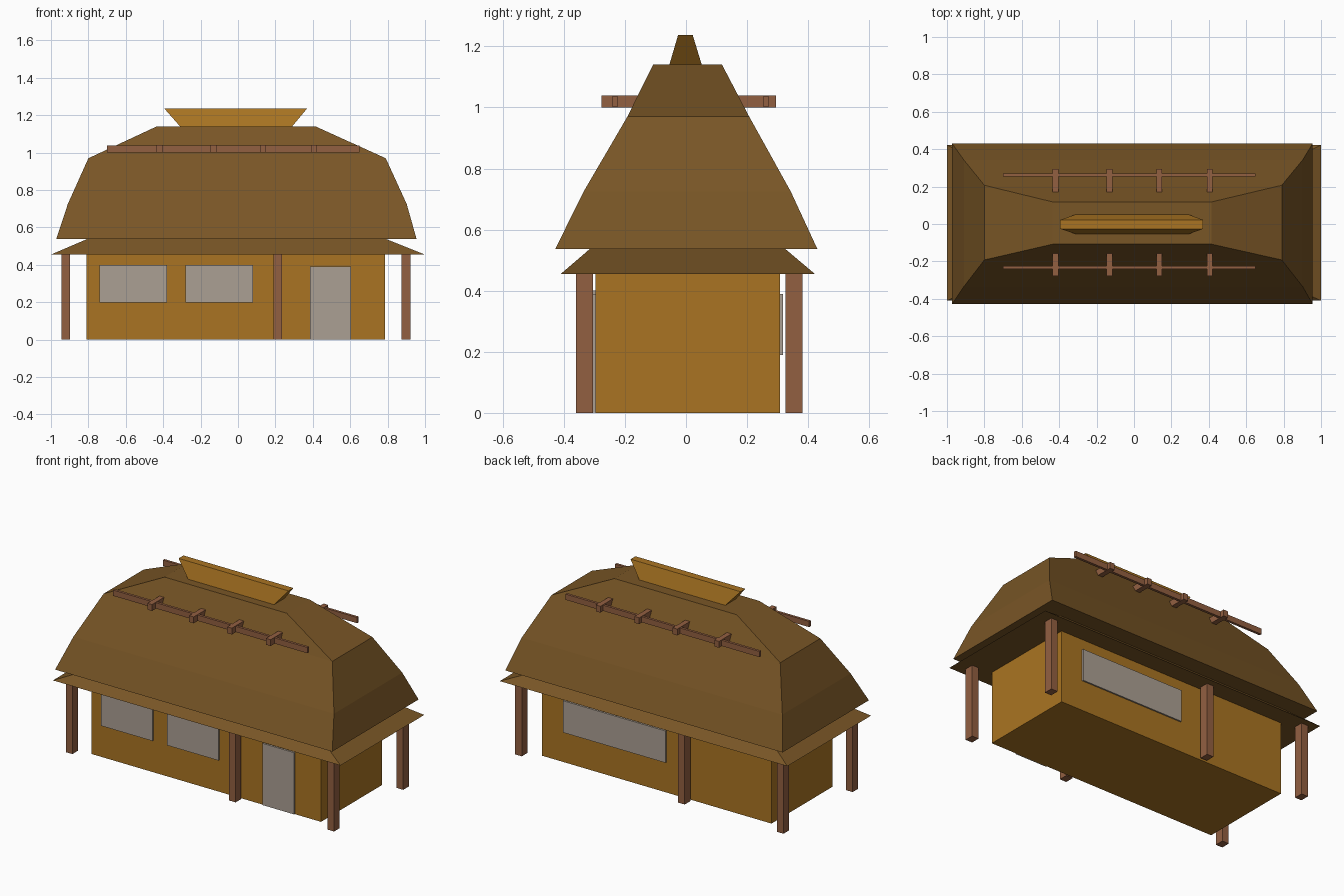
import bpy

old = bpy.data.objects.get("Cube")
if old:
    bpy.data.objects.remove(old, do_unlink=True)


def material(name, r, g, b):
    mat = bpy.data.materials.new(name)
    mat.use_nodes = True
    mat.diffuse_color = (r, g, b, 1)
    mat.node_tree.nodes["Principled BSDF"].inputs["Base Color"].default_value = (r, g, b, 1)
    return mat


ochre = material("ochre clay", 0.40, 0.175, 0.016)
thatch = material("brown thatch", 0.19, 0.092, 0.019)
wood = material("red brown wood", 0.29, 0.115, 0.053)
grey = material("warm grey panel", 0.41, 0.35, 0.295)


def loft(name, mat, levels):
    """Closed solid through stacked rectangles (z, x0, x1, y0, y1)."""
    verts, faces = [], []
    for z, x0, x1, y0, y1 in levels:
        verts += [(x0, y0, z), (x1, y0, z), (x1, y1, z), (x0, y1, z)]
    for base in range(0, len(verts) - 4, 4):
        for i in range(4):
            j = (i + 1) % 4
            faces.append((base + i, base + j, base + j + 4, base + i + 4))
    n = len(verts)
    faces += [(3, 2, 1, 0), (n - 4, n - 3, n - 2, n - 1)]
    mesh = bpy.data.meshes.new(name)
    mesh.from_pydata(verts, [], faces)
    mesh.materials.append(mat)
    obj = bpy.data.objects.new(name, mesh)
    bpy.context.collection.objects.link(obj)
    return obj


def box(name, mat, x0, x1, y0, y1, z0, z1):
    return loft(name, mat, [(z0, x0, x1, y0, y1), (z1, x0, x1, y0, y1)])


# House body
FRONT, BACK = -0.297, 0.308
box("walls", ochre, -0.81, 0.785, FRONT, BACK, 0, 0.5)

# Door and windows as thin plates
T = 0.009
box("front_window_right", grey, -0.74, -0.38, FRONT - T, FRONT, 0.2, 0.4)
box("front_window_left", grey, -0.28, 0.08, FRONT - T, FRONT, 0.2, 0.4)
box("door", grey, 0.385, 0.605, FRONT - T, FRONT, 0.002, 0.39)
box("back_window", grey, -0.08, 0.635, BACK, BACK + T, 0.19, 0.39)

# Posts under the eaves: two corners and one middle post per long side
for side, y, middle in (("front", -0.333, 0.213), ("back", 0.353, -0.235)):
    for place, x in (("right", -0.922), ("middle", middle), ("left", 0.898)):
        box(f"{side}_{place}_post", wood, x - 0.023, x + 0.023,
            y - 0.028, y + 0.028, 0, 0.47)

# Roof: low skirt, curved main thatch and flared ridge cap
loft("roof_skirt", thatch, [
    (0.455, -1.0, 1.0, -0.41, 0.422),
    (0.541, -0.80, 0.785, -0.31, 0.32)])
loft("main_roof", thatch, [
    (0.537, -0.972, 0.955, -0.428, 0.43),
    (0.725, -0.91, 0.902, -0.335, 0.343),
    (0.97, -0.80, 0.79, -0.192, 0.207),
    (1.14, -0.435, 0.415, -0.108, 0.118)])
loft("ridge_cap", ochre, [
    (1.135, -0.305, 0.285, -0.056, 0.053),
    (1.237, -0.395, 0.37, -0.026, 0.022)])

# Roof poles with short cross pegs on both slopes
for side, y, peg0, peg1 in (("front", -0.232, -0.277, -0.15),
                            ("back", 0.262, 0.17, 0.295)):
    box(f"{side}_roof_pole", wood, -0.70, 0.65, y - 0.008, y + 0.008, 1.002, 1.038)
    for i, x in enumerate((-0.42, -0.13, 0.135, 0.405)):
        box(f"{side}_roof_peg_{i + 1}", wood, x - 0.016, x + 0.016,
            peg0, peg1, 1.0, 1.04)
